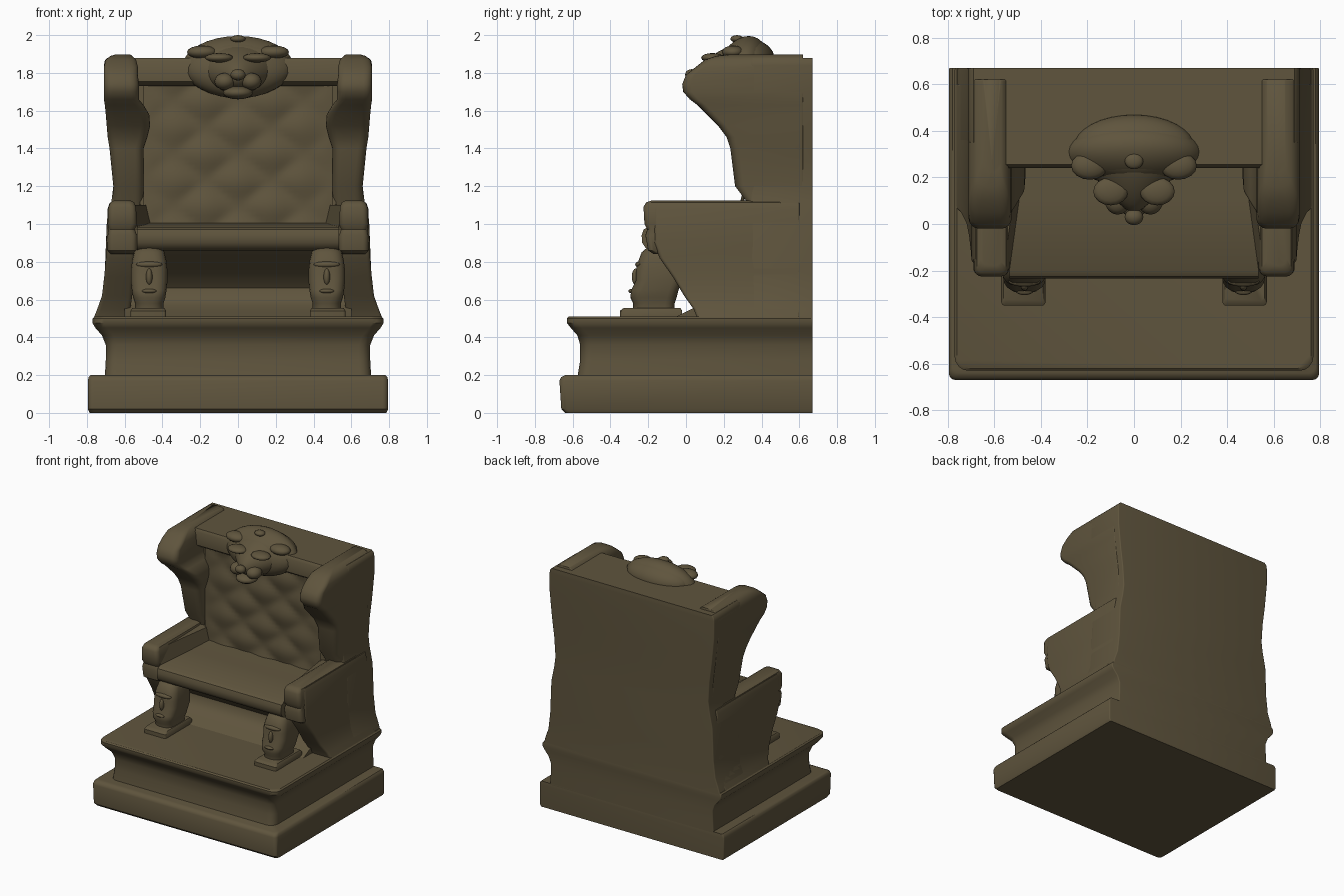
import bpy, bmesh, math
from mathutils import Vector

if "Cube" in bpy.data.objects:
    bpy.data.objects.remove(bpy.data.objects["Cube"])

COLOUR = (0.115, 0.09, 0.047, 1)
stone = bpy.data.materials.new("olive_brown_stone")
stone.use_nodes = True
stone.diffuse_color = COLOUR
stone.node_tree.nodes["Principled BSDF"].inputs["Base Color"].default_value = COLOUR


def finish(name, bm, angle=40):
    bmesh.ops.recalc_face_normals(bm, faces=bm.faces)
    mesh = bpy.data.meshes.new(name)
    bm.to_mesh(mesh)
    bm.free()
    mesh.materials.append(stone)
    mesh.shade_smooth()
    mesh.set_sharp_from_angle(angle=math.radians(angle))
    obj = bpy.data.objects.new(name, mesh)
    bpy.context.collection.objects.link(obj)
    return obj


def both_sides(obj):
    mod = obj.modifiers.new("mirror", "MIRROR")
    mod.use_mirror_merge = False
    return obj


def rounded_ring(bm, x0, x1, y0, y1, z, r, back_r):
    verts = []
    corners = ((x1, y1, 0, back_r), (x0, y1, 1, back_r), (x0, y0, 2, r), (x1, y0, 3, r))
    for cx, cy, quarter, rad in corners:
        sx = -1 if cx == x1 else 1
        sy = -1 if cy == y1 else 1
        for k in range(5):
            a = (quarter + k / 4) * math.pi / 2
            verts.append(bm.verts.new((cx + sx * rad + rad * math.cos(a),
                                       cy + sy * rad + rad * math.sin(a), z)))
    return verts


def loft(name, rings, r=0.03, back_r=0.008, angle=40):
    """Stack of rounded rectangles, each given as (z, x0, x1, y0, y1)."""
    bm = bmesh.new()
    loops = [rounded_ring(bm, x0, x1, y0, y1, z, r, back_r) for z, x0, x1, y0, y1 in rings]
    n = len(loops[0])
    for a, b in zip(loops, loops[1:]):
        for i in range(n):
            j = (i + 1) % n
            bm.faces.new((a[i], a[j], b[j], b[i]))
    bm.faces.new(loops[0])
    bm.faces.new(loops[-1])
    return finish(name, bm, angle)


def prism(name, outline, half):
    """Side outline of (y, z) points drawn across the full width."""
    bm = bmesh.new()
    left, right = [[bm.verts.new((s * half, y, z)) for y, z in outline] for s in (1, -1)]
    n = len(outline)
    for i in range(n):
        j = (i + 1) % n
        bm.faces.new((left[i], left[j], right[j], right[i]))
    bm.faces.new(left)
    bm.faces.new(right)
    return finish(name, bm)


def blob(name, centre, size, shape=None, segs=32):
    """Ellipsoid, optionally reshaped on the unit sphere."""
    bm = bmesh.new()
    bmesh.ops.create_uvsphere(bm, u_segments=segs, v_segments=segs // 2, radius=1)
    for v in bm.verts:
        if shape:
            v.co = shape(v.co.copy())
        v.co = Vector(c + s * p for c, s, p in zip(centre, size, v.co))
    return finish(name, bm, 60)


BACK = 0.67

# Stepped base
loft("plinth", [(z, -w, w, y, BACK) for z, w, y in (
    (0, .785, -.64), (.02, .795, -.66), (.17, .795, -.67), (.19, .79, -.66), (.2, .78, -.64))])
loft("pedestal", [(z, -w, w, y, BACK) for z, w, y in (
    (.19, .705, -.575), (.28, .70, -.56), (.36, .70, -.56), (.41, .72, -.575), (.45, .755, -.61),
    (.475, .77, -.63), (.5, .77, -.63), (.51, .76, -.62))], r=.06)

# Solid rear shell and the rail across its top
loft("back_shell", [(z, -w, w, .33, BACK) for z, w in (
    (.5, .76), (.55, .745), (.62, .72), (.75, .705), (1, .695), (1.12, .67), (1.2, .66),
    (1.35, .67), (1.5, .69), (1.7, .71), (1.84, .71), (1.865, .705), (1.88, .69))])
loft("top_rail", [(1.73, -.58, .58, .28, .6), (1.755, -.58, .58, .245, .6),
                  (1.86, -.58, .58, .24, .6), (1.88, -.58, .58, .255, .6)])

# Softly tufted backrest
bm = bmesh.new()
bmesh.ops.create_grid(bm, x_segments=40, y_segments=32, size=1)
for v in bm.verts:
    u, t = v.co.x, v.co.y
    puff = abs(math.sin(4.5 * (u + t)) * math.sin(4.5 * (u - t)))
    v.co = Vector((.5 * u, .31 - .025 * puff * (1 - u ** 4), 1.37 + .4 * t))
finish("backrest_cushion", bm, 70)

# Wings rolling forward at the top
both_sides(loft("wing", [(z, x0, x1, y, .62) for z, x0, x1, y in (
    (1, .5, .675, .33), (1.12, .5, .665, .32), (1.2, .5, .66, .26), (1.4, .50, .68, .235),
    (1.46, .48, .69, .215), (1.52, .465, .695, .17), (1.58, .47, .70, .11), (1.63, .5, .705, .06),
    (1.66, .525, .71, .02), (1.70, .525, .71, -.015), (1.74, .525, .71, -.02), (1.79, .53, .71, 0),
    (1.83, .53, .71, .05), (1.87, .54, .70, .1), (1.89, .56, .675, .16), (1.897, .57, .65, .22))],
    r=.045, angle=60))

# Arms: flared side wall, blocky front, sloping inner pad
both_sides(loft("side_wall", [(z, x0, x1, y, .6) for z, x0, x1, y in (
    (.5, .57, .765, .06), (.55, .57, .745, .04), (.62, .56, .72, -.01), (.72, .555, .708, -.07),
    (.82, .55, .70, -.14), (.9, .55, .698, -.17), (1.08, .55, .69, -.17), (1.11, .55, .68, -.16))],
    r=.02))
both_sides(loft("arm_front", [(z, x0, x1, y, .5) for z, x0, x1, y in (
    (.84, .55, .675, -.17), (.86, .535, .69, -.2), (.94, .535, .69, -.215), (.97, .545, .685, -.205),
    (1, .535, .69, -.22), (1.09, .54, .685, -.225), (1.115, .55, .675, -.21), (1.125, .57, .655, -.18))],
    r=.03))
bm = bmesh.new()
corners = [bm.verts.new(p) for p in (
    (.53, -.19, .97), (.62, -.19, .97), (.62, -.19, 1.1), (.56, -.19, 1.1),
    (.45, .36, .97), (.62, .36, .97), (.62, .36, 1.11), (.48, .36, 1.1))]
for face in ((0, 1, 2, 3), (4, 5, 6, 7), (0, 1, 5, 4), (1, 2, 6, 5), (2, 3, 7, 6), (3, 0, 4, 7)):
    bm.faces.new([corners[i] for i in face])
both_sides(finish("arm_pad", bm))

# Seat slab over a scooped recess
prism("seat", [(.4, .86), (-.19, .86), (-.215, .875), (-.232, .9), (-.235, .94), (-.225, .97),
               (-.2, .985), (.1, .995), (.4, 1.01)], .535)
prism("under_seat", [(.4, .88), (-.17, .88), (-.11, .83), (0, .77), (.08, .71), (.12, .66),
                     (.11, .61), (.07, .57), (0, .535), (-.06, .505), (.4, .505)], .6)

# Carved front legs, each a long face on a foot block
both_sides(loft("front_foot", [(.5, .38, .57, -.35, -.02), (.54, .38, .57, -.35, -.02),
                               (.555, .39, .56, -.33, -.03)], r=.015))
both_sides(loft("front_leg", [(z, .47 - w, .47 + w, y, b) for z, w, y, b in (
    (.54, .075, -.28, -.06), (.58, .075, -.28, -.06), (.61, .085, -.295, -.05), (.65, .092, -.29, -.04),
    (.7, .097, -.265, -.02), (.76, .096, -.265, -.02), (.81, .09, -.25, -.04), (.85, .08, -.235, -.06),
    (.88, .065, -.2, -.08))], r=.06, back_r=.05, angle=60))
for name, z, y, size in (("leg_nose", .72, -.265, (.017, .022, .045)),
                         ("leg_brow", .785, -.245, (.07, .024, .018)),
                         ("leg_mouth", .645, -.285, (.04, .02, .012))):
    both_sides(blob(name, (.47, y, z), size, segs=16))


# Animal head crest: broad mane drawn forward into a muzzle
def mane(p):
    if p.z < 0:
        p.x *= 1 - .12 * p.z * p.z
    p.y += .25 * p.z
    return p


def muzzle(p):
    forward = max(0, -p.y)
    p.x *= 1 - .55 * forward
    p.z = p.z * (1 - .25 * forward) - .3 * forward
    return p


blob("crest_mane", (0, .3, 1.83), (.295, .13, .165), mane)
blob("crest_back", (0, .33, 1.87), (.26, .14, .11))
blob("crest_face", (0, .25, 1.82), (.2, .2, .13), muzzle)
blob("crest_nose", (0, .03, 1.79), (.04, .035, .03), segs=16)
blob("crest_chin", (0, .11, 1.695), (.08, .08, .035), segs=16)
blob("crest_knot", (0, .27, 1.98), (.04, .035, .02), segs=16)
both_sides(blob("crest_brow", (.1, .14, 1.88), (.075, .06, .025), segs=16))
both_sides(blob("crest_cheek", (.07, .1, 1.755), (.055, .06, .045), segs=16))
both_sides(blob("crest_ear", (.19, .25, 1.91), (.08, .06, .035), segs=16))
